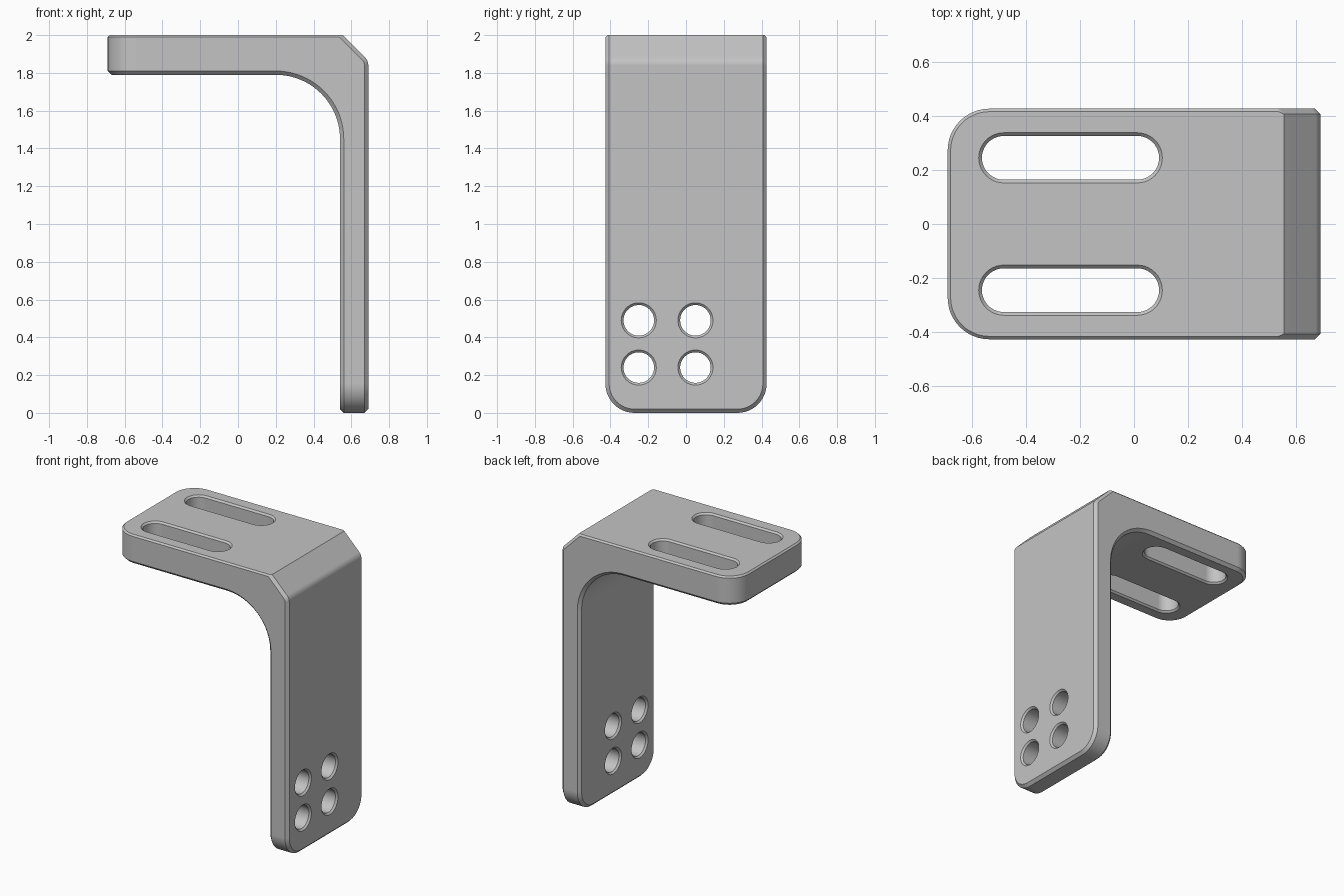
import bpy, bmesh
from math import cos, sin, pi, radians
from mathutils import Matrix, Vector
from mathutils.geometry import tessellate_polygon

cube = bpy.data.objects.get("Cube")
if cube:
    bpy.data.objects.remove(cube, do_unlink=True)

X, HALF_W, TOP = 0.69, 0.427, 2.0      # half length, half width, height
UNDER, INNER = 1.79, 0.54              # underside of shelf, inner face of leg
FILLET, BEND, CORNER = 0.34, 0.06, 0.155
CHAMFER, TOP_CHAMFER = 0.02, 0.011
STEPS = 12                             # segments in each rounded corner

steel = bpy.data.materials.new("grey steel")
steel.use_nodes = True
steel.diffuse_color = (0.55, 0.55, 0.55, 1)
steel.node_tree.nodes["Principled BSDF"].inputs["Base Color"].default_value = steel.diffuse_color

bm = bmesh.new()


def arc(cx, cy, r, start, end, steps):
    angles = [radians(start + (end - start) * i / steps) for i in range(steps + 1)]
    return [(cx + r * cos(a), cy + r * sin(a)) for a in angles]


def strip(ring_a, ring_b):
    for i in range(len(ring_a)):
        j = (i + 1) % len(ring_a)
        bm.faces.new((ring_a[i], ring_a[j], ring_b[j], ring_b[i]))


def outline(path, shelf_z, leg_x, shelf_inset, leg_inset):
    """Two mirrored edge lines: shelf corner, bend path, leg corner."""
    centre_y = HALF_W - CORNER
    points = [(x, y, shelf_z) for x, y in
              arc(CORNER - X, centre_y, CORNER - shelf_inset, 180, 90, STEPS)]
    points += [(x, HALF_W - inset, z) for x, z, inset in path]
    points += [(leg_x, y, z) for y, z in
               arc(centre_y, CORNER, CORNER - leg_inset, 0, -90, STEPS)]
    return [[bm.verts.new((x, side * y, z)) for x, y, z in points] for side in (1, -1)]


def loop(pair, start=0, end=None):
    return pair[0][start:end] + pair[1][start:end][::-1]


def hole(matrix, thickness, radius, half_length=0.0, sink=0.012, steps=20):
    """Countersunk slot or round hole; returns its two mouth loops."""
    if half_length:
        shape = lambda r: (arc(half_length, 0, r, -90, 90, steps)
                           + arc(-half_length, 0, r, 90, 270, steps))
    else:
        shape = lambda r: arc(0, 0, r, 0, 360, 2 * steps)[:-1]
    rings = []
    for depth, r in ((0, radius + sink), (sink, radius),
                     (thickness - sink, radius), (thickness, radius + sink)):
        rings.append([bm.verts.new(matrix @ Vector((x, y, depth))) for x, y in shape(r)])
    for low, high in zip(rings, rings[1:]):
        strip(low, high)
    return rings[0], rings[-1]


def pierced_face(border, holes):
    loops = [border] + holes
    verts = [v for ring in loops for v in ring]
    for tri in tessellate_polygon([[v.co for v in ring] for ring in loops]):
        bm.faces.new([verts[i] for i in tri])


def sheet(pair, shelf_points, slots, holes):
    """Broad face of the bracket: shelf, curved bend and leg."""
    leg_start = len(pair[0]) - STEPS - 2
    pierced_face(loop(pair, 0, shelf_points), slots)
    pierced_face(loop(pair, leg_start), holes)
    for i in range(shelf_points - 1, leg_start):
        bm.faces.new((pair[0][i], pair[0][i + 1], pair[1][i + 1], pair[1][i]))


# Outer skin: top, sloped corner and outside of the leg
def bend_path(r, inset):
    return [(x, z, inset) for x, z in arc(X - BEND, 1.84, r, 45, 0, 5)]


outer_face = outline([(0.535, TOP, TOP_CHAMFER), (0.555, TOP, CHAMFER)] + bend_path(BEND, CHAMFER),
                     TOP, X, TOP_CHAMFER, CHAMFER)
rim_z = TOP - TOP_CHAMFER
outer_rim = outline([(0.53, rim_z, 0), (0.538, rim_z, 0)] + bend_path(BEND - CHAMFER, 0),
                    rim_z, X - CHAMFER, 0, 0)


# Inner skin: underside, fillet and inside of the leg
def fillet_path(r, inset):
    return [(x, z, inset) for x, z in
            arc(INNER - FILLET, UNDER - FILLET, r, 90, 0, 20)]


inner_face = outline(fillet_path(FILLET, CHAMFER), UNDER, INNER, CHAMFER, CHAMFER)
inner_rim = outline(fillet_path(FILLET + CHAMFER, 0), UNDER + CHAMFER, INNER + CHAMFER, 0, 0)

# Chamfers around both skins
strip(loop(outer_face), loop(outer_rim))
strip(loop(inner_face), loop(inner_rim))

# Rim: flat sides, rounded corners and the two ends
for out, inn in zip(outer_rim, inner_rim):
    bm.faces.new(out[STEPS:-STEPS] + inn[STEPS:-STEPS][::-1])
    for i in range(STEPS):
        for a, b in ((i, i + 1), (-i - 1, -i - 2)):
            bm.faces.new((out[a], out[b], inn[b], inn[a]))
for end in (0, -1):
    bm.faces.new((outer_rim[0][end], outer_rim[1][end], inner_rim[1][end], inner_rim[0][end]))

# Two slots in the shelf, four round holes in the leg
slots = [hole(Matrix.Translation((-0.235, y, UNDER)), TOP - UNDER, 0.081, 0.247)
         for y in (-0.245, 0.245)]
turn = Matrix.Rotation(pi / 2, 4, 'Y')
holes = [hole(Matrix.Translation((INNER, y, z)) @ turn, X - INNER, 0.081)
         for y in (-0.25, 0.05) for z in (0.24, 0.49)]
sheet(inner_face, STEPS + 2, [s[0] for s in slots], [h[0] for h in holes])
sheet(outer_face, STEPS + 3, [s[1] for s in slots], [h[1] for h in holes])

bmesh.ops.recalc_face_normals(bm, faces=bm.faces)
mesh = bpy.data.meshes.new("bracket")
bm.to_mesh(mesh)
bm.free()
mesh.materials.append(steel)
bracket = bpy.data.objects.new("bracket", mesh)
bpy.context.collection.objects.link(bracket)

# Smooth curves, crisp chamfers
bpy.ops.object.select_all(action='DESELECT')
bracket.select_set(True)
bpy.context.view_layer.objects.active = bracket
bpy.ops.object.shade_smooth_by_angle(angle=radians(30))
normals = bracket.modifiers.new("even shading", 'WEIGHTED_NORMAL')
normals.keep_sharp = True
